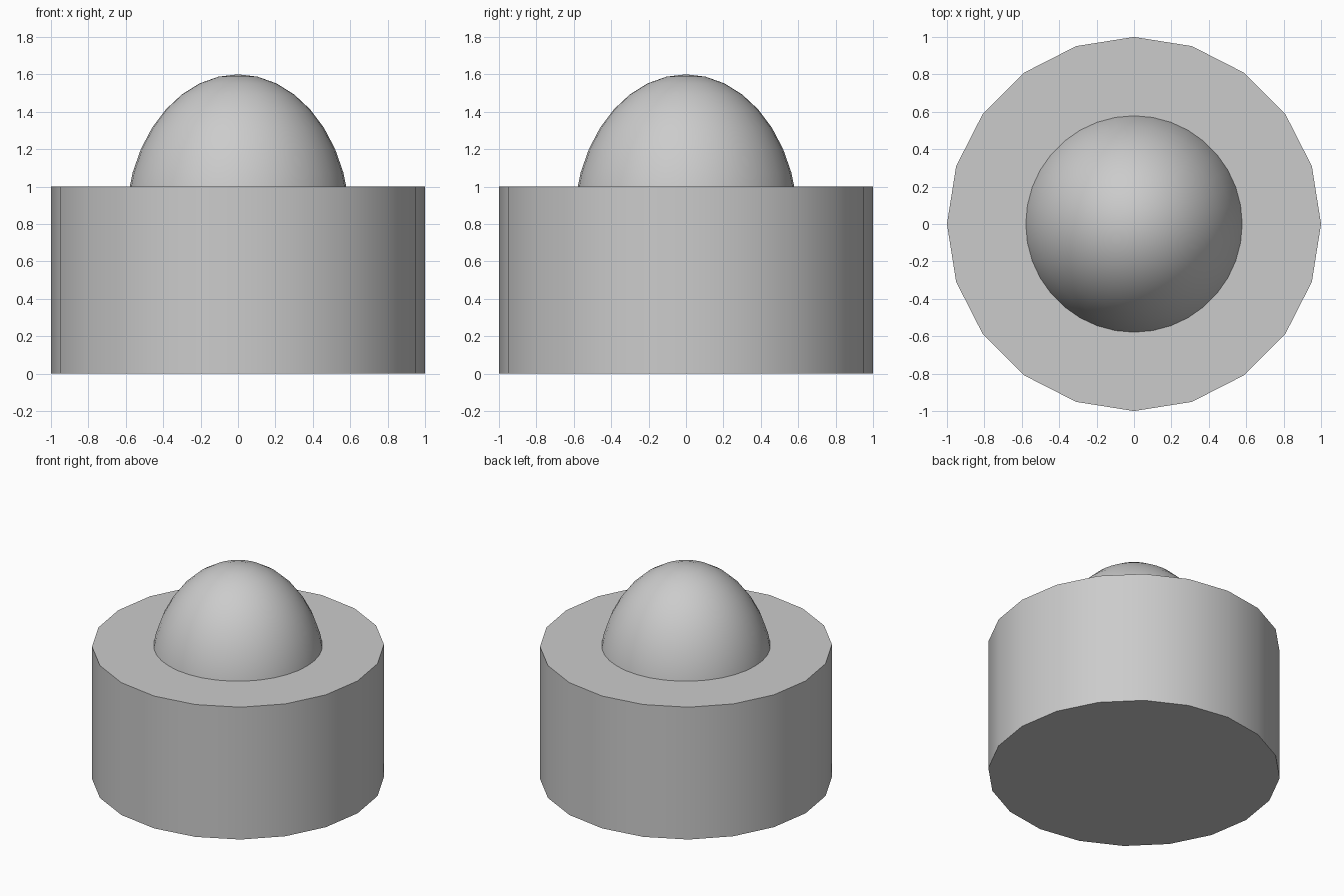
import bpy
import bmesh
from mathutils import Matrix

cube = bpy.data.objects.get("Cube")
if cube:
    bpy.data.objects.remove(cube, do_unlink=True)

# Single plain grey
GREY = (0.6, 0.6, 0.6, 1.0)
grey = bpy.data.materials.new("grey")
grey.use_nodes = True
grey.diffuse_color = GREY
grey.node_tree.nodes["Principled BSDF"].inputs["Base Color"].default_value = GREY


def add_part(name, bm):
    mesh = bpy.data.meshes.new(name)
    bm.to_mesh(mesh)
    bm.free()
    mesh.materials.append(grey)
    obj = bpy.data.objects.new(name, mesh)
    bpy.context.collection.objects.link(obj)
    return obj


# Drum base: twenty sides, smooth wall, flat caps
bm = bmesh.new()
bmesh.ops.create_cone(bm, cap_ends=True, segments=20, radius1=1, radius2=1,
                      depth=1, matrix=Matrix.Translation((0, 0, 0.5)))
for face in bm.faces:
    face.smooth = abs(face.normal.z) < 0.5
for edge in bm.edges:
    edge.smooth = all(face.smooth for face in edge.link_faces)
add_part("drum_base", bm)

# Dome: tall ellipsoid, its hidden lower part trimmed just inside the drum
bm = bmesh.new()
bmesh.ops.create_uvsphere(bm, u_segments=36, v_segments=18, radius=1,
                          matrix=Matrix.Translation((0, 0, 0.8))
                          @ Matrix.Diagonal((0.6, 0.6, 0.8, 1)))
bmesh.ops.bisect_plane(bm, geom=bm.verts[:] + bm.edges[:] + bm.faces[:],
                       plane_co=(0, 0, 0.9), plane_no=(0, 0, 1), clear_inner=True)
for face in bm.faces:
    face.smooth = True
add_part("dome", bm)
